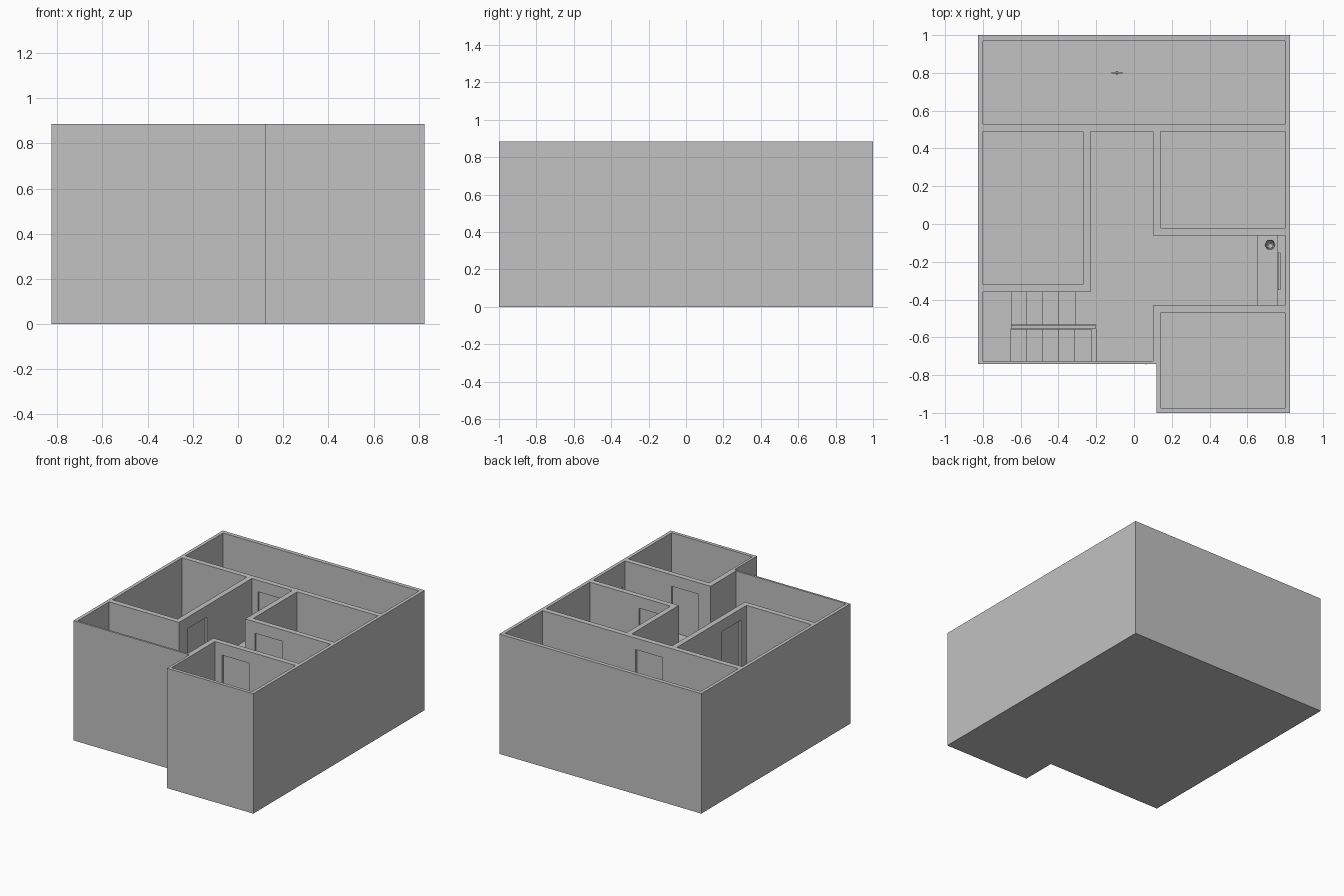
import bpy, bmesh, math
from mathutils import Matrix

if "Cube" in bpy.data.objects:
    bpy.data.objects.remove(bpy.data.objects["Cube"])

grey = bpy.data.materials.new("plaster_grey")
grey.use_nodes = True
tone = (0.54, 0.54, 0.54, 1)
grey.diffuse_color = tone
grey.node_tree.nodes["Principled BSDF"].inputs["Base Color"].default_value = tone

TOP, FLOOR, CEILING, GROUND = 0.885, 0.455, 0.43, 0.02


def finish(name, bm):
    bmesh.ops.recalc_face_normals(bm, faces=bm.faces[:])
    mesh = bpy.data.meshes.new(name)
    bm.to_mesh(mesh)
    bm.free()
    mesh.materials.append(grey)
    obj = bpy.data.objects.new(name, mesh)
    bpy.context.collection.objects.link(obj)
    return obj


def prism(name, outline, z0, z1):
    """Upright prism over a plan outline."""
    bm = bmesh.new()
    base = bm.faces.new([bm.verts.new((x, y, z0)) for x, y in outline])
    grown = bmesh.ops.extrude_face_region(bm, geom=[base])
    verts = [v for v in grown["geom"] if isinstance(v, bmesh.types.BMVert)]
    bmesh.ops.translate(bm, verts=verts, vec=(0, 0, z1 - z0))
    return finish(name, bm)


def rect(x0, y0, x1, y1):
    return [(x0, y0), (x1, y0), (x1, y1), (x0, y1)]


def box(name, x0, y0, x1, y1, z0, z1):
    return prism(name, rect(x0, y0, x1, y1), z0, z1)


def cut(target, cutter):
    mod = target.modifiers.new("cut", "BOOLEAN")
    mod.operation, mod.solver, mod.object = "DIFFERENCE", "EXACT", cutter
    bpy.context.view_layer.objects.active = target
    bpy.ops.object.modifier_apply(modifier=mod.name)
    bpy.data.objects.remove(cutter)


# House shell: solid block hollowed room by room on both storeys
shell = prism("house_shell", [(-0.825, -0.74), (0.12, -0.74), (0.12, -1),
                              (0.825, -1), (0.825, 1), (-0.825, 1)], 0, TOP)
hall = [(-0.8, -0.725), (0.1, -0.725), (0.1, -0.43), (0.8, -0.43), (0.8, -0.06),
        (0.1, -0.06), (0.1, 0.49), (-0.23, 0.49), (-0.23, -0.36), (-0.8, -0.36)]
rooms = [hall,
         rect(-0.8, 0.53, 0.8, 0.97),
         rect(-0.8, -0.32, -0.27, 0.49),
         rect(0.14, -0.02, 0.8, 0.49),
         rect(0.14, -0.975, 0.8, -0.47)]
for room in rooms:
    cut(shell, prism("cutter", room, FLOOR, TOP + 0.1))
    cut(shell, prism("cutter", room, GROUND, CEILING))

# Stairwell opening in the upper floor
cut(shell, prism("cutter", [(-0.8, -0.725), (-0.2, -0.725), (-0.2, -0.535),
                            (-0.31, -0.535), (-0.31, -0.36), (-0.8, -0.36)],
                 CEILING - 0.1, FLOOR + 0.1))

# Doorways with a leaf set in the middle of each wall
doors = {"left_room_door": (-0.27, -0.255, -0.23, -0.035),
         "back_room_door": (-0.18, 0.49, 0.04, 0.53),
         "right_room_door": (0.18, -0.06, 0.40, -0.02),
         "front_room_door": (0.20, -0.47, 0.42, -0.43)}
for name, (x0, y0, x1, y1) in doors.items():
    e = 0.01
    along_x = x1 - x0 > y1 - y0
    dx, dy = (0, e) if along_x else (e, 0)
    cut(shell, box("cutter", x0 - dx, y0 - dy, x1 + dx, y1 + dy, FLOOR, 0.80))
    box(name, x0 + 1.5 * dx, y0 + 1.5 * dy, x1 - 1.5 * dx, y1 - 1.5 * dy, FLOOR, 0.80)

# Staircase: lower flight, half landing, upper flight
rise = (FLOOR - GROUND) / 11
edges = [-0.225, -0.315, -0.40, -0.485, -0.57, -0.65]
for i in range(5):
    box("lower_step", edges[i + 1], -0.725, edges[i], -0.555,
        GROUND, GROUND + rise * (i + 1))
box("stair_landing", -0.8, -0.725, -0.65, -0.36, GROUND, GROUND + rise * 6)
for i in range(4):
    box("upper_step", edges[5 - i], -0.535, edges[4 - i] + (0.005 if i == 3 else 0),
        -0.36, GROUND, GROUND + rise * (7 + i))

# Sloping balustrade between the flights
bm = bmesh.new()
side = bm.faces.new([bm.verts.new((x, -0.552, z)) for x, z in
                     [(-0.65, 0.24), (-0.31, 0.42), (-0.2, 0.42),
                      (-0.2, 0.60), (-0.31, 0.60), (-0.65, 0.42)]])
grown = bmesh.ops.extrude_face_region(bm, geom=[side])
bmesh.ops.translate(bm, vec=(0, 0.014, 0), verts=[
    v for v in grown["geom"] if isinstance(v, bmesh.types.BMVert)])
finish("stair_balustrade", bm)

# Side table with a back ledge and mirror in the alcove
box("side_table", 0.655, -0.43, 0.76, -0.06, FLOOR, 0.58)
box("back_ledge", 0.76, -0.43, 0.80, -0.06, FLOOR, 0.60)
box("mirror", 0.763, -0.35, 0.775, -0.15, 0.60, 0.735)

# Vase: lathed profile
bm = bmesh.new()
profile = [(0.0, 0.0), (0.014, 0.0), (0.026, 0.03), (0.014, 0.065),
           (0.02, 0.08), (0.015, 0.08), (0.01, 0.06), (0.0, 0.02)]
pts = [bm.verts.new((r, 0, z)) for r, z in profile]
lines = [bm.edges.new(pair) for pair in zip(pts, pts[1:])]
bmesh.ops.spin(bm, geom=pts + lines, axis=(0, 0, 1), cent=(0, 0, 0),
               angle=math.tau, steps=20)
bmesh.ops.remove_doubles(bm, verts=bm.verts[:], dist=0.0001)
vase = finish("vase", bm)
vase.location = (0.72, -0.11, 0.58)
for p in vase.data.polygons:
    p.use_smooth = True

# Small fitting with two arms on the back room floor
bm = bmesh.new()
bmesh.ops.create_cone(bm, cap_ends=True, segments=12, radius1=0.008, radius2=0.006,
                      depth=0.03, matrix=Matrix.Translation((0, 0, 0.015)))
for s in (-1, 1):
    bmesh.ops.create_cube(bm, size=1, matrix=Matrix.Translation((s * 0.017, 0, 0.022))
                          @ Matrix.Diagonal((0.024, 0.008, 0.008, 1)))
finish("floor_fitting", bm).location = (-0.09, 0.80, FLOOR)

# Hinges showing through the front wall
for z in (0.072, 0.252, 0.304):
    box("front_hinge", 0.06, -0.743, 0.066, -0.735, z - 0.013, z + 0.013)
